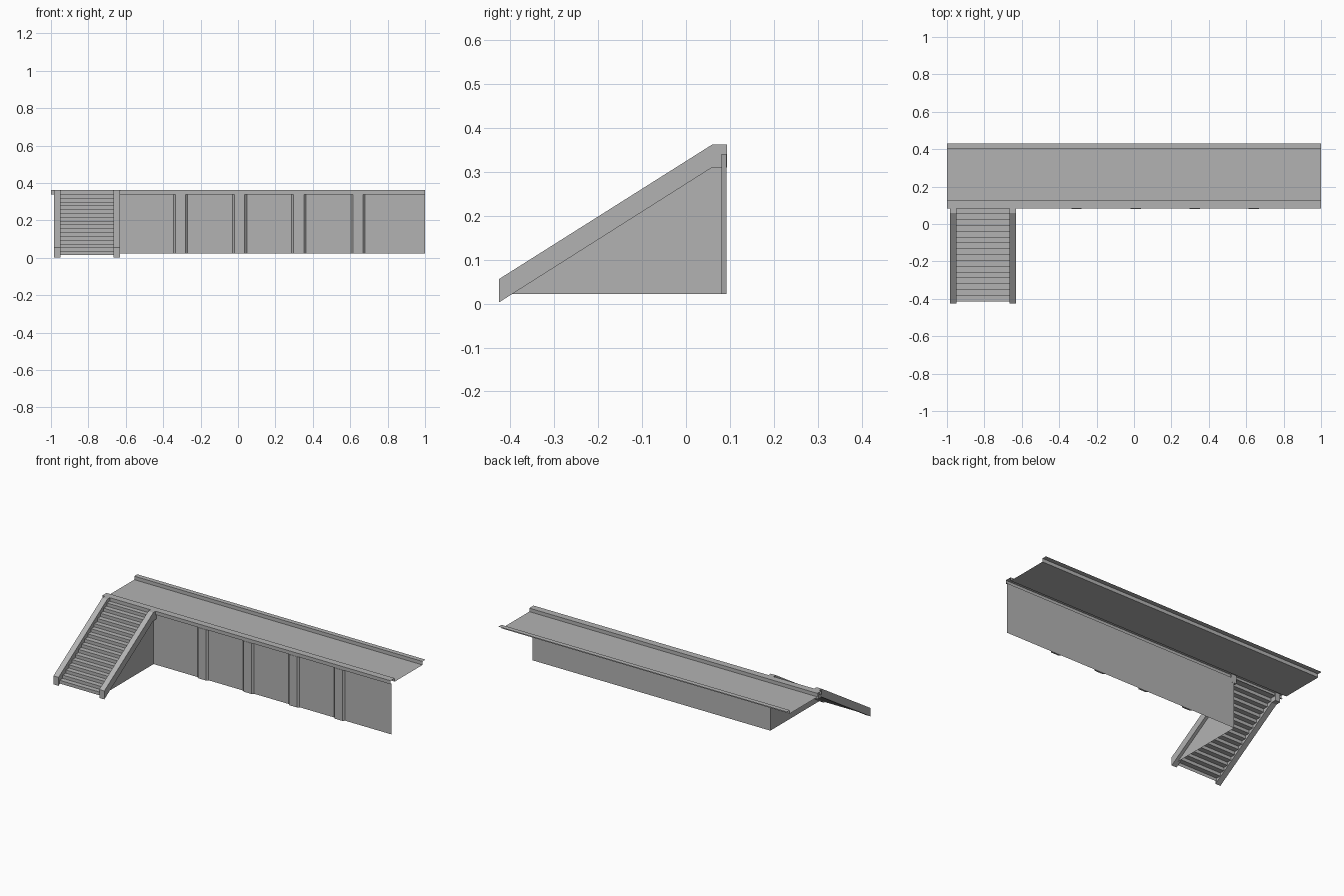
import bpy
import bmesh

if "Cube" in bpy.data.objects:
    bpy.data.objects.remove(bpy.data.objects["Cube"], do_unlink=True)

concrete = bpy.data.materials.new("grey concrete")
concrete.use_nodes = True
grey = (0.45, 0.45, 0.45, 1)
concrete.diffuse_color = grey
concrete.node_tree.nodes["Principled BSDF"].inputs["Base Color"].default_value = grey


def finish(name, bm):
    mesh = bpy.data.meshes.new(name)
    bm.to_mesh(mesh)
    bm.free()
    mesh.materials.append(concrete)
    obj = bpy.data.objects.new(name, mesh)
    bpy.context.collection.objects.link(obj)
    return obj


def sheet(name, path, x0, x1):
    """Sweep an open (y, z) path along x as a thin surface."""
    bm = bmesh.new()
    a = [bm.verts.new((x0, y, z)) for y, z in path]
    b = [bm.verts.new((x1, y, z)) for y, z in path]
    for i in range(len(path) - 1):
        bm.faces.new((a[i], b[i], b[i + 1], a[i + 1]))
    return finish(name, bm)


def prism(name, points, direction, solid=True):
    """Fill a 3D outline and extrude it into a closed solid."""
    bm = bmesh.new()
    face = bm.faces.new([bm.verts.new(p) for p in points])
    if solid:
        new = bmesh.ops.extrude_face_region(bm, geom=[face], use_keep_orig=True)["geom"]
        moved = [v for v in new if isinstance(v, bmesh.types.BMVert)]
        bmesh.ops.translate(bm, verts=moved, vec=direction)
        bmesh.ops.recalc_face_normals(bm, faces=bm.faces)
    return finish(name, bm)


FLOOR, DECK, LIP = 0.022, 0.34, 0.362
FRONT, WALL = 0.083, 0.092

# Platform deck with a raised lip along both long edges
sheet("platform_deck", [(WALL, DECK), (FRONT, DECK), (FRONT, LIP), (0.125, LIP),
                        (0.125, DECK), (0.4, DECK), (0.4, LIP), (0.43, LIP)], -1, 1)

# Supporting wall below the front edge
sheet("support_wall", [(WALL, FLOOR), (WALL, DECK)], -0.65, 1)

# Chamfered pilasters along the wall
for i in range(4):
    x = -0.307 + 0.316 * i
    prism(f"pilaster_{i + 1}",
          [(x - 0.038, WALL, FLOOR), (x - 0.027, 0.081, FLOOR),
           (x + 0.027, 0.081, FLOOR), (x + 0.038, WALL, FLOOR)],
          (0, 0, DECK - FLOOR))

# Stair side beams
beam = [(-0.425, 0.003), (-0.425, 0.056), (0.06, LIP),
        (0.093, LIP), (0.093, 0.31), (0.06, 0.31)]
for name, x in (("right_stair_beam", -0.983), ("left_stair_beam", -0.665)):
    prism(name, [(x, y, z) for y, z in beam], (0.035, 0, 0))

# Steps as one folded sheet of risers and treads
STEPS = 16
y0, z0 = -0.415, 0.014
run, rise = (0.085 - y0) / STEPS, (DECK - z0) / STEPS
steps = [(y0, z0)]
for i in range(STEPS):
    steps += [(y0 + run * i, z0 + rise * (i + 1)),
              (y0 + run * (i + 1), z0 + rise * (i + 1))]
sheet("stair_steps", steps, -0.95, -0.663)

# Triangular wall closing the side of the stair
prism("stair_side_wall",
      [(-0.65, y, z) for y, z in ((-0.395, FLOOR), (WALL, FLOOR), (WALL, 0.31), (0.06, 0.31))],
      None, solid=False)
